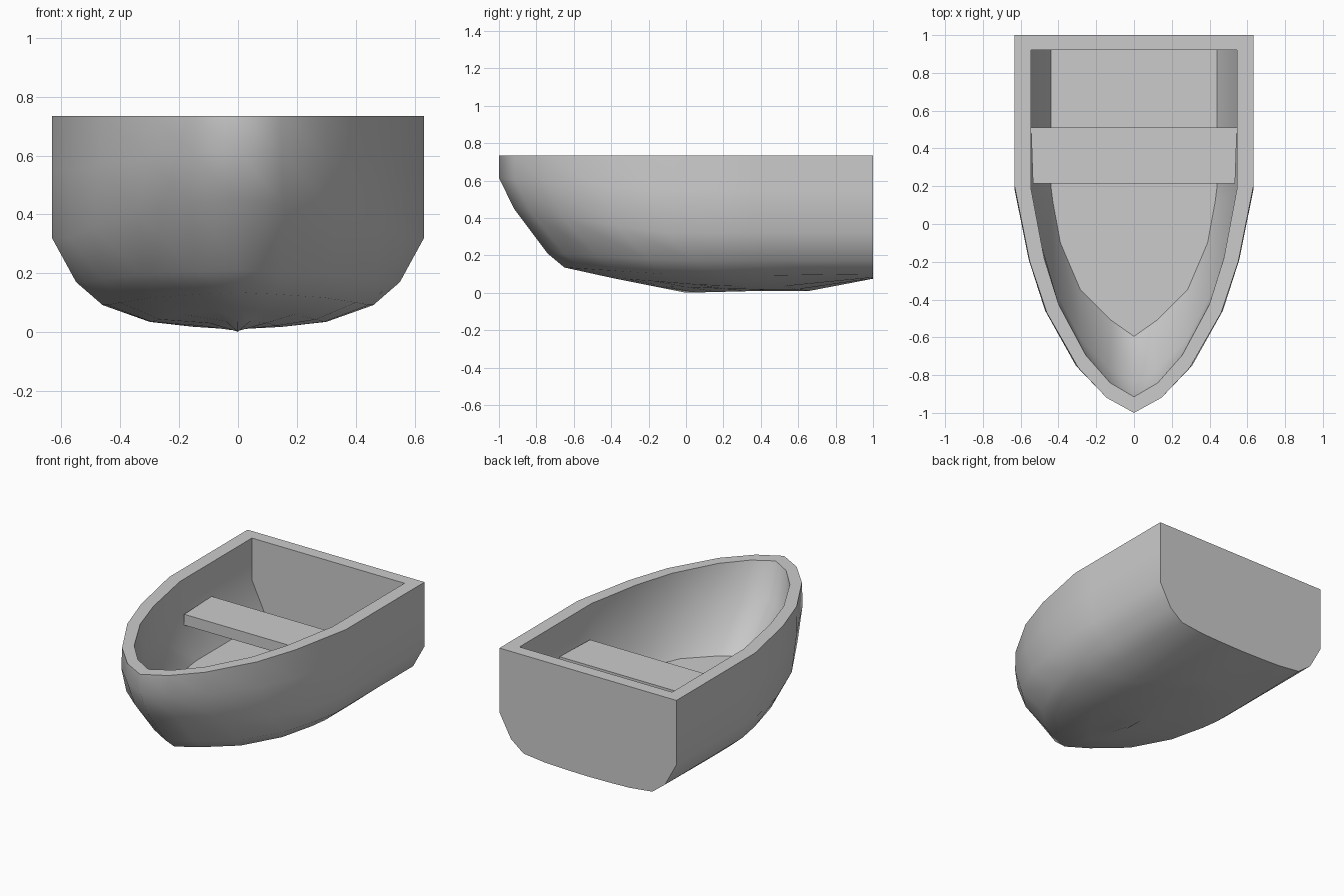
import bpy, bmesh, math

if "Cube" in bpy.data.objects:
    bpy.data.objects.remove(bpy.data.objects["Cube"])

# Half outlines, bow to stern: (fraction of half width, fraction of length)
DECK = [(0, 1), (.23, .96), (.468, .88), (.73, .735),
        (.873, .6), (1, .4), (1, .325), (1, 0)]
BOTTOM = [(0, 1), (.273, .944), (.648, .835), (.886, .673),
          (.977, .528), (1, .475), (1, .34), (1, 0)]


def ring(width, bow, z_bow, z_side, z_stern, blend=0, stern=1.0):
    """Stern-bow-stern line; blend goes from the deck to the bottom outline."""
    half = []
    for (fa, ta), (fb, tb) in zip(DECK, BOTTOM):
        f, t = fa + (fb - fa) * blend, ta + (tb - ta) * blend
        z = z_bow + (z_side - z_bow) * min(1, (1 - t) / .4)
        if t == 0:
            z = z_stern
        half.append((width * f, stern - t * (stern - bow), z))
    return half[::-1] + [(-x, y, z) for x, y, z in half[1:]]


def loft(bm, rings):
    rows = [[bm.verts.new(p) for p in r] for r in rings]
    for a, b in zip(rows, rows[1:]):
        for i in range(len(a) - 1):
            bm.faces.new((a[i], a[i + 1], b[i + 1], b[i]))
    return rows


def finish(bm, name):
    bmesh.ops.remove_doubles(bm, verts=bm.verts, dist=1e-4)
    bmesh.ops.recalc_face_normals(bm, faces=bm.faces)
    mesh = bpy.data.meshes.new(name)
    bm.to_mesh(mesh)
    bm.free()
    ob = bpy.data.objects.new(name, mesh)
    bpy.context.collection.objects.link(ob)
    return ob


# Hull: outer skin from keel to deck, then the inner skin down to the floor
outer = [ring(0, 0, .0, .01, .075, 1),
         ring(.15, -.2, .04, .018, .077, 1),
         ring(.30, -.4, .08, .035, .082, 1),
         ring(.46, -.65, .135, .092, .10, .9),
         ring(.55, -.74, .21, .17, .17, .7),
         ring(.632, -.92, .45, .32, .32, .35),
         ring(.632, -1, .615, .55, .55, .1),
         ring(.632, -1, .735, .735, .735)]
inner = [ring(.545, -.915, .735, .735, .735, 0, .92),
         ring(.545, -.84, .52, .465, .465, .3, .92),
         ring(.44, -.595, .245, .245, .245, 1, .92)]
bm = bmesh.new()
rows = loft(bm, outer + inner)
n = len(outer)

# Transom outside, transom inside, rear rim and floor
caps = [bm.faces.new([r[0] for r in part] + [r[-1] for r in reversed(part)])
        for part in (rows[:n], rows[n:])]
bm.faces.new((rows[n - 1][0], rows[n - 1][-1], rows[n][-1], rows[n][0]))
caps.append(bm.faces.new(rows[-1]))

# Crisp edges around the caps and both sides of the rim
sharp = [e for face in caps for e in face.edges]
for row in (rows[n - 1], rows[n]):
    sharp += [bm.edges.get(pair) for pair in zip(row, row[1:])]
for edge in sharp:
    edge.smooth = False
hull = finish(bm, "hull")
bpy.context.view_layer.objects.active = hull
hull.select_set(True)
bpy.ops.object.shade_smooth_by_angle(angle=math.radians(75))

# Seat plank across the hull
bm = bmesh.new()
bmesh.ops.create_cube(bm, size=1)
for v in bm.verts:
    half_width = .545 if v.co.y > 0 else .535
    v.co = (math.copysign(half_width, v.co.x),
            .51 if v.co.y > 0 else .215,
            .515 if v.co.z > 0 else .445)
finish(bm, "seat")
